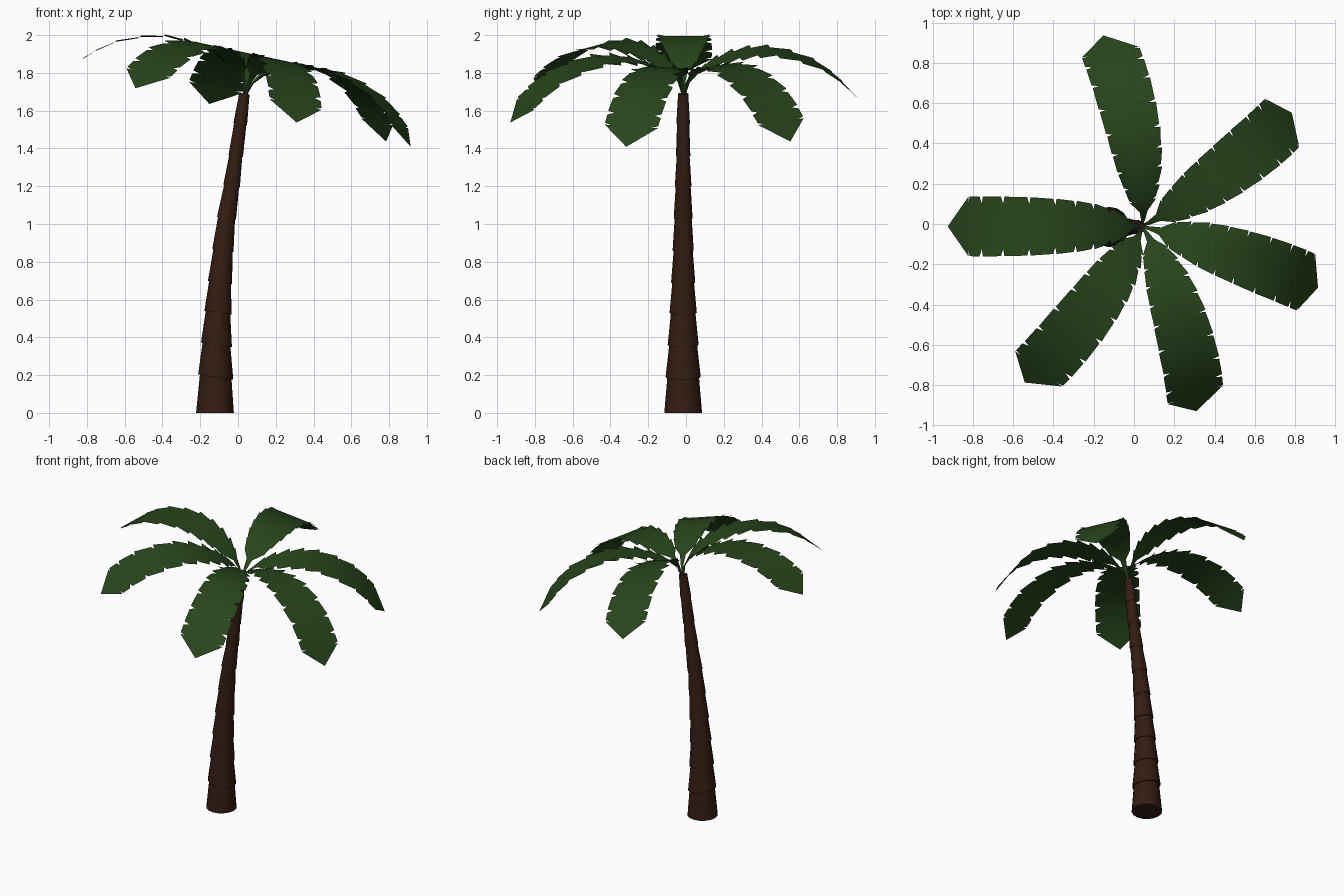
import bpy, math
from mathutils import Vector, Matrix

if "Cube" in bpy.data.objects:
    bpy.data.objects.remove(bpy.data.objects["Cube"])


def material(name, rgb):
    m = bpy.data.materials.new(name)
    m.diffuse_color = (*rgb, 1)
    m.use_nodes = True
    m.node_tree.nodes["Principled BSDF"].inputs["Base Color"].default_value = m.diffuse_color
    return m


def add_object(name, verts, faces, mat):
    me = bpy.data.meshes.new(name)
    me.from_pydata(verts, [], faces)
    me.materials.append(mat)
    ob = bpy.data.objects.new(name, me)
    bpy.context.collection.objects.link(ob)
    bpy.ops.object.select_all(action='DESELECT')
    ob.select_set(True)
    bpy.context.view_layer.objects.active = ob
    bpy.ops.object.shade_smooth_by_angle(angle=math.radians(35))
    return ob


def interp(table, t, k):
    for a, b in zip(table, table[1:]):
        if t <= b[0]:
            f = (t - a[0]) / (b[0] - a[0])
            return a[k] + f * (b[k] - a[k])
    return table[-1][k]


bark = material("bark", (0.034, 0.012, 0.006))
leaf = material("leaf", (0.02, 0.06, 0.011))

# Trunk: leaning stack of tapering rings, each starting wider than the last one ended
# (z, centre x, radius) at each ledge
LEDGES = [(0, -.122, .1), (.19, -.118, .093), (.36, -.114, .082), (.53, -.106, .072),
          (.69, -.095, .064), (.86, -.08, .056), (1.03, -.061, .05), (1.2, -.034, .044),
          (1.36, -.012, .038), (1.53, .012, .036), (1.69, .034, .03)]
SIDES, TRUNK_Y = 16, -.015
rings = []
for lo, hi in zip(LEDGES, LEDGES[1:]):
    rings.append(lo)
    rings.append((hi[0], hi[1], hi[2] * .9))
verts, faces = [], []
for i, (z, x, r) in enumerate(rings):
    for s in range(SIDES):
        a = 2 * math.pi * s / SIDES
        lean = -.15 * r * math.cos(a) if i else 0
        verts.append((x + r * math.cos(a), TRUNK_Y + r * math.sin(a), z + lean))
for i in range(len(rings) - 1):
    for s in range(SIDES):
        t = (s + 1) % SIDES
        faces.append((i * SIDES + s, i * SIDES + t, (i + 1) * SIDES + t, (i + 1) * SIDES + s))
faces.append(tuple(reversed(range(SIDES))))
faces.append(tuple(range((len(rings) - 1) * SIDES, len(rings) * SIDES)))
add_object("trunk", verts, faces, bark)

# Frond profile: (distance out, height, half width)
PROFILE = [(.005, -.03, .006), (.03, .05, .01), (.075, .1, .02), (.13, .135, .068),
           (.2, .165, .09), (.286, .19, .113), (.38, .203, .127), (.483, .2, .137),
           (.608, .167, .145), (.73, .115, .148), (.824, .044, .149), (.88, -.01, .148)]
TIP = (.965, -.103)
FLAP, SLIT, LIFT = .76, .009, .009


def frond_mesh():
    verts, faces = [], []

    def face(*pts):
        start = len(verts)
        verts.extend(pts)
        faces.append(tuple(range(start, start + len(pts))))

    for i, (a, b) in enumerate(zip(PROFILE, PROFILE[1:])):
        for side in (1, -1):
            ia, ib = a[2] * FLAP * side, b[2] * FLAP * side
            face((a[0], 0, a[1]), (b[0], 0, b[1]), (b[0], ib, b[1]), (a[0], ia, a[1]))
            # outer leaflet, separated from its neighbours by narrow slits
            slit, lift = (SLIT, LIFT) if i > 2 else (0, 0)
            face((a[0], ia, a[1]), (b[0], ib, b[1]),
                 (b[0] - slit * .5, b[2] * side, b[1] + lift),
                 (a[0] + slit, a[2] * side, a[1] - lift))
    e = PROFILE[-1]
    for side in (1, -1):
        face((e[0], 0, e[1]), (TIP[0], 0, TIP[1]), (e[0], e[2] * side, e[1]))
    # all faces turned upward, equal corners shared
    shared, index, out = [], {}, []
    for f in faces:
        p = [Vector(verts[v]) for v in f]
        n = sum((p[k].cross(p[(k + 1) % len(p)]) for k in range(len(p))), Vector())
        f = f if n.z > 0 else tuple(reversed(f))
        ids = []
        for v in f:
            key = tuple(round(c, 5) for c in verts[v])
            if key not in index:
                index[key] = len(shared)
                shared.append(verts[v])
            ids.append(index[key])
        out.append(tuple(ids))
    return shared, out


# Crown: six fronds around an axis that follows the trunk's lean
crown = Matrix.Translation((.04, -.012, 1.7)) @ Matrix.Rotation(math.radians(12), 4, 'Y')
fv, ff = frond_mesh()
for n, angle in enumerate((180, 233.5, 288, 341.6, 35.8, 100.4)):
    m = crown @ Matrix.Rotation(math.radians(angle), 4, 'Z')
    add_object(f"frond_{n + 1}", [m @ Vector(v) for v in fv], ff, leaf)
